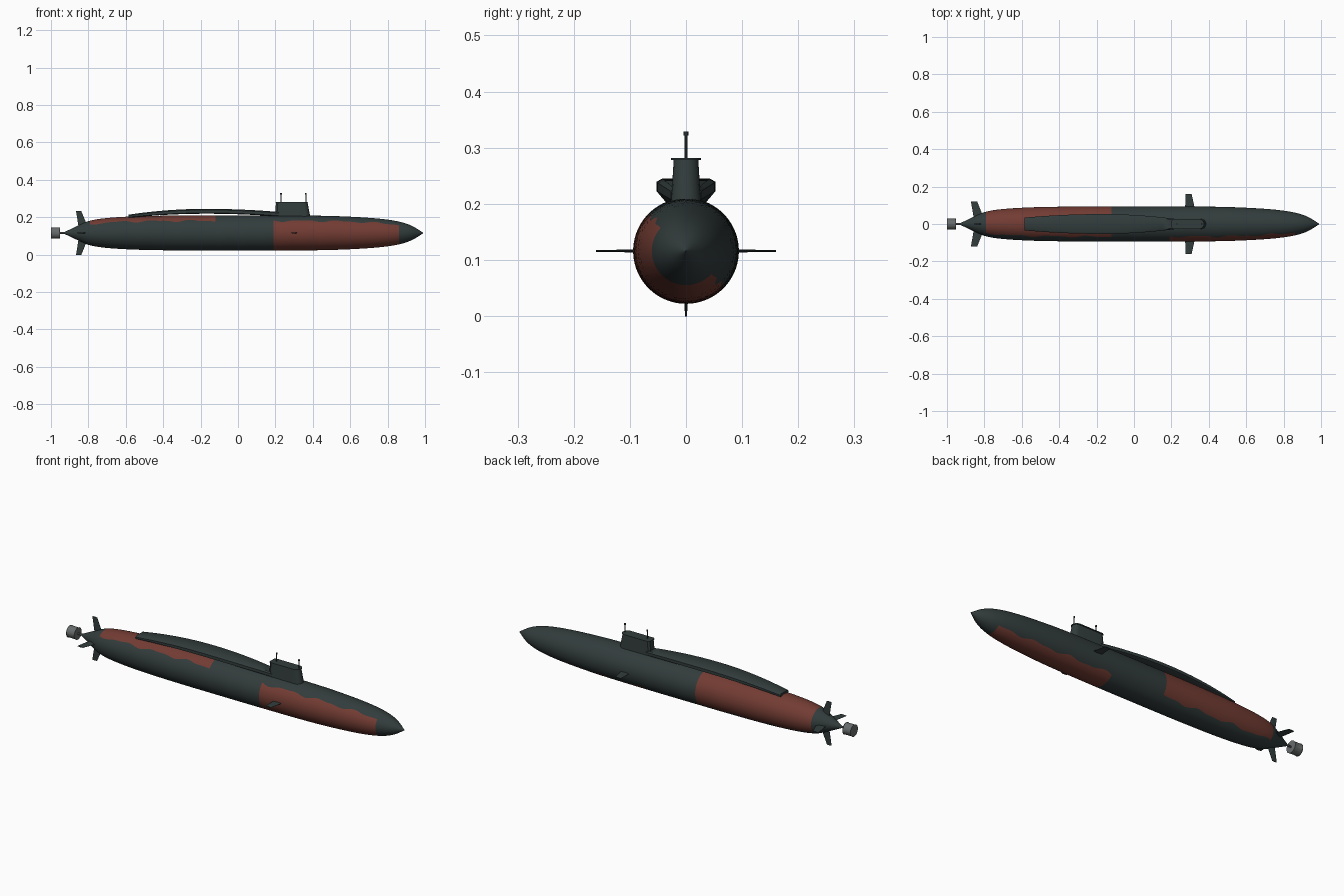
import bpy, bmesh, math
from mathutils import Vector

if "Cube" in bpy.data.objects:
    bpy.data.objects.remove(bpy.data.objects["Cube"])

AXIS_Z = 0.116


def material(name, rgb):
    m = bpy.data.materials.new(name)
    m.diffuse_color = (*rgb, 1)
    m.use_nodes = True
    m.node_tree.nodes["Principled BSDF"].inputs["Base Color"].default_value = m.diffuse_color
    return m


DARK = material("dark_hull_paint", (0.032, 0.045, 0.045))
RED = material("rust_red_paint", (0.17, 0.045, 0.033))
GREY = material("propulsor_grey", (0.14, 0.15, 0.15))


def finish(name, bm, mats, angle=30):
    bmesh.ops.recalc_face_normals(bm, faces=bm.faces)
    me = bpy.data.meshes.new(name)
    bm.to_mesh(me)
    bm.free()
    for m in mats:
        me.materials.append(m)
    ob = bpy.data.objects.new(name, me)
    bpy.context.collection.objects.link(ob)
    bpy.ops.object.select_all(action='DESELECT')
    ob.select_set(True)
    bpy.context.view_layer.objects.active = ob
    bpy.ops.object.shade_smooth_by_angle(angle=math.radians(angle))
    return ob


def loft(rings, face_mat=None):
    """Skin closed rings of points; face_mat(ring, column) gives the material."""
    bm = bmesh.new()
    vr = [[bm.verts.new(p) for p in r] for r in rings]
    n = len(vr[0])
    for i in range(len(vr) - 1):
        for j in range(n):
            k = (j + 1) % n
            f = bm.faces.new((vr[i][j], vr[i][k], vr[i + 1][k], vr[i + 1][j]))
            if face_mat:
                f.material_index = face_mat(i, j)
    bm.faces.new(vr[0])
    bm.faces.new(vr[-1])
    return bm


def spline(pts, steps):
    out = []
    for i in range(len(pts) - 1):
        a, b, c, d = (Vector(pts[min(max(i + o, 0), len(pts) - 1)]) for o in (-1, 0, 1, 2))
        for s in range(steps):
            t = s / steps
            out.append(0.5 * (2 * b + (c - a) * t + (2 * a - 5 * b + 4 * c - d) * t * t
                              + (3 * b - a - 3 * c + d) * t ** 3))
    return out + [Vector(pts[-1])]


# Hull: body of revolution; columns wobble so the paint edges are ragged
profile = [(-0.93, 0.004), (-0.845, 0.044), (-0.79, 0.066), (-0.70, 0.080), (-0.55, 0.089),
           (-0.35, 0.093), (-0.12, 0.094), (0.19, 0.094), (0.45, 0.092), (0.62, 0.086),
           (0.76, 0.076), (0.86, 0.061), (0.93, 0.038), (0.99, 0.001)]
stations = spline(profile, 14)
COLS = 64
rings = []
for x, r in stations:
    start = math.radians(136 + 3.5 * math.sin(32 * x) + 2 * math.sin(57 * x + 1))
    rings.append([(x, r * math.cos(start + math.tau * j / COLS),
                   AXIS_Z + r * math.sin(start + math.tau * j / COLS)) for j in range(COLS)])


def paint(i, j):
    x = (stations[i].x + stations[i + 1].x) / 2
    bow_patch = 0.19 < x < 0.86 and j < COLS // 2
    stern_patch = -0.79 < x < -0.12 and j >= COLS // 2
    return 1 if bow_patch or stern_patch else 0


finish("hull", loft(rings, paint), [DARK, RED])

# Arched missile-deck casing behind the sail
rings = []
for i in range(25):
    x = -0.585 + 0.805 * i / 24
    d = x + 0.17
    top = 0.245 - (0.18 if d < 0 else 0.11) * d * d
    low = 0.219 - (0.13 if d < 0 else 0.10) * d * d
    w = 0.053 - (0.11 if d < 0 else 0.17) * d * d
    half = [(w * 0.85, low), (w, low + 0.004), (w, top - 0.006), (w * 0.8, top)]
    rings.append([(x, y, z) for y, z in half] + [(x, -y, z) for y, z in reversed(half)])
finish("deck_casing", loft(rings), [DARK], 40)


# Sail: tapered tower with a rounded leading edge and a thin cap
def sail_ring(x0, x1, w, z):
    c = x1 - w
    nose = [(c + w * math.cos(a), w * math.sin(a))
            for a in (math.pi * (k / 8 - 0.5) for k in range(9))]
    plan = nose + [(x0 + 0.01, w), (x0, w * 0.7), (x0, -w * 0.7), (x0 + 0.01, -w)]
    return [(x, y, z) for x, y in plan]


finish("sail", loft([sail_ring(0.197, 0.388, 0.027, 0.195),
                     sail_ring(0.203, 0.372, 0.022, 0.278)]), [DARK])
finish("sail_cap", loft([sail_ring(0.201, 0.375, 0.027, 0.278),
                         sail_ring(0.201, 0.375, 0.027, 0.282)]), [DARK])


# Round parts
def rod(name, center, radius, length, axis, mat, seg=12, bevel=0):
    bm = bmesh.new()
    bmesh.ops.create_cone(bm, cap_ends=True, segments=seg, radius1=radius,
                          radius2=radius, depth=length)
    q = Vector((0, 0, 1)).rotation_difference(Vector(axis))
    for v in bm.verts:
        v.co = q @ v.co + Vector(center)
    if bevel:
        edges = [e for f in bm.faces if len(f.verts) > 4 for e in f.edges]
        bmesh.ops.bevel(bm, geom=edges, offset=bevel, segments=2, affect='EDGES', profile=0.5)
    return finish(name, bm, [mat])


for label, x in (("aft", 0.23), ("forward", 0.363)):
    rod(label + "_mast", (x, 0, 0.30), 0.0025, 0.05, (0, 0, 1), DARK)
    rod(label + "_mast_head", (x, 0, 0.325), 0.0042, 0.007, (0, 0, 1), DARK)
rod("propulsor", (-0.976, 0, AXIS_Z), 0.03, 0.048, (1, 0, 0), GREY, 32, 0.002)
rod("propeller_shaft", (-0.936, 0, AXIS_Z), 0.005, 0.04, (1, 0, 0), GREY)


# Fins: swept tapered blades pointing out from the hull axis
def fin(name, root, tip, r0, r1, direction, thick):
    out = Vector(direction)
    side = out.cross(Vector((1, 0, 0)))
    loops = []
    for (a, b), r, t in ((root, r0, thick), (tip, r1, thick * 0.5)):
        base = Vector((0, 0, AXIS_Z)) + out * r
        m = a + (b - a) * 0.6
        plan = [(a, 0.15), (m, 1), (b, 0.2), (b, -0.2), (m, -1), (a, -0.15)]
        loops.append([base + Vector((x, 0, 0)) + side * (s * t) for x, s in plan])
    finish(name, loft(loops), [DARK], 20)


for label, d in (("left", (0, -1, 0)), ("right", (0, 1, 0))):
    fin(label + "_bow_plane", (0.273, 0.328), (0.276, 0.308), 0.07, 0.16, d, 0.003)
    fin(label + "_stern_plane", (-0.856, -0.802), (-0.872, -0.838), 0.03, 0.12, d, 0.004)
for label, d in (("upper", (0, 0, 1)), ("lower", (0, 0, -1))):
    fin(label + "_rudder", (-0.852, -0.802), (-0.866, -0.838), 0.03, 0.117, d, 0.004)
